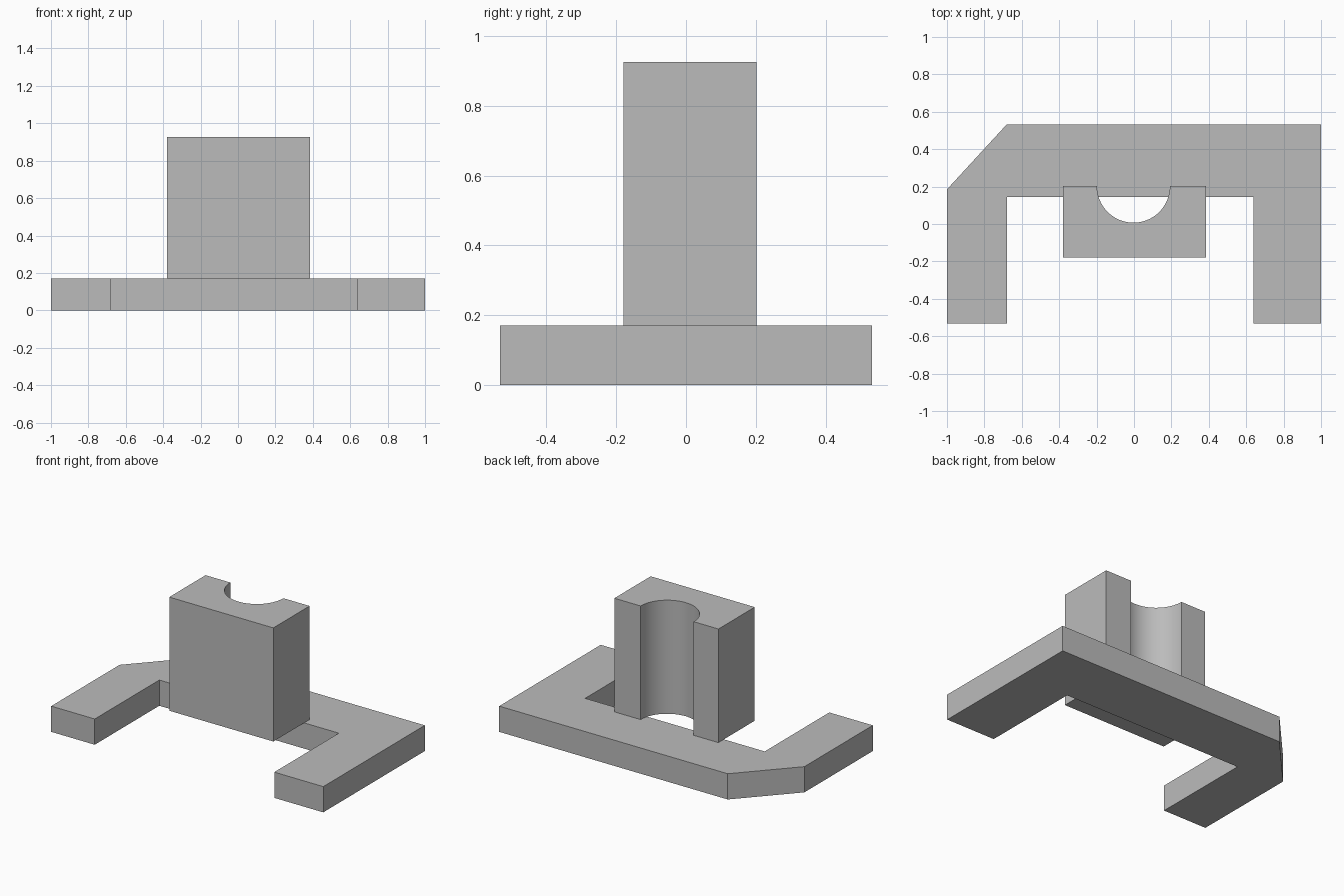
import bpy, bmesh, math

cube = bpy.data.objects.get("Cube")
if cube:
    bpy.data.objects.remove(cube, do_unlink=True)

# Single plain grey finish
grey = bpy.data.materials.new("plain grey")
grey.use_nodes = True
colour = (0.5, 0.5, 0.5, 1)
grey.diffuse_color = colour
grey.node_tree.nodes["Principled BSDF"].inputs["Base Color"].default_value = colour


def extrude_profile(name, outline, bottom, top):
    """Raise a flat outline (counter-clockwise from above) into a solid."""
    bm = bmesh.new()
    face = bm.faces.new([bm.verts.new((x, y, bottom)) for x, y in outline])
    raised = bmesh.ops.extrude_face_region(bm, geom=[face], use_keep_orig=True)
    verts = [v for v in raised["geom"] if isinstance(v, bmesh.types.BMVert)]
    bmesh.ops.translate(bm, verts=verts, vec=(0, 0, top - bottom))
    bmesh.ops.recalc_face_normals(bm, faces=bm.faces)
    mesh = bpy.data.meshes.new(name)
    bm.to_mesh(mesh)
    bm.free()
    mesh.materials.append(grey)
    obj = bpy.data.objects.new(name, mesh)
    bpy.context.collection.objects.link(obj)
    return obj


base_top, block_top = 0.171, 0.926

# U-shaped base with one chamfered back corner
extrude_profile("base_frame", [
    (-1, -0.533), (-0.68, -0.533), (-0.68, 0.145), (0.64, 0.145),
    (0.64, -0.533), (1, -0.533), (1, 0.533), (-0.68, 0.533), (-1, 0.185),
], 0, base_top)

# Upright block with a half-round channel down its back
back, radius, centre, steps = 0.202, 0.195, -0.003, 32
channel = [(centre + radius * math.cos(math.pi * i / steps),
            back - radius * math.sin(math.pi * i / steps))
           for i in range(steps + 1)]
block = extrude_profile("grooved_block", [
    (-0.38, -0.179), (0.385, -0.179), (0.385, back), *channel, (-0.38, back),
], base_top, block_top)

# Smooth the channel, keep the corners crisp
bpy.ops.object.select_all(action="DESELECT")
block.select_set(True)
bpy.context.view_layer.objects.active = block
bpy.ops.object.shade_smooth_by_angle(angle=math.radians(30))
